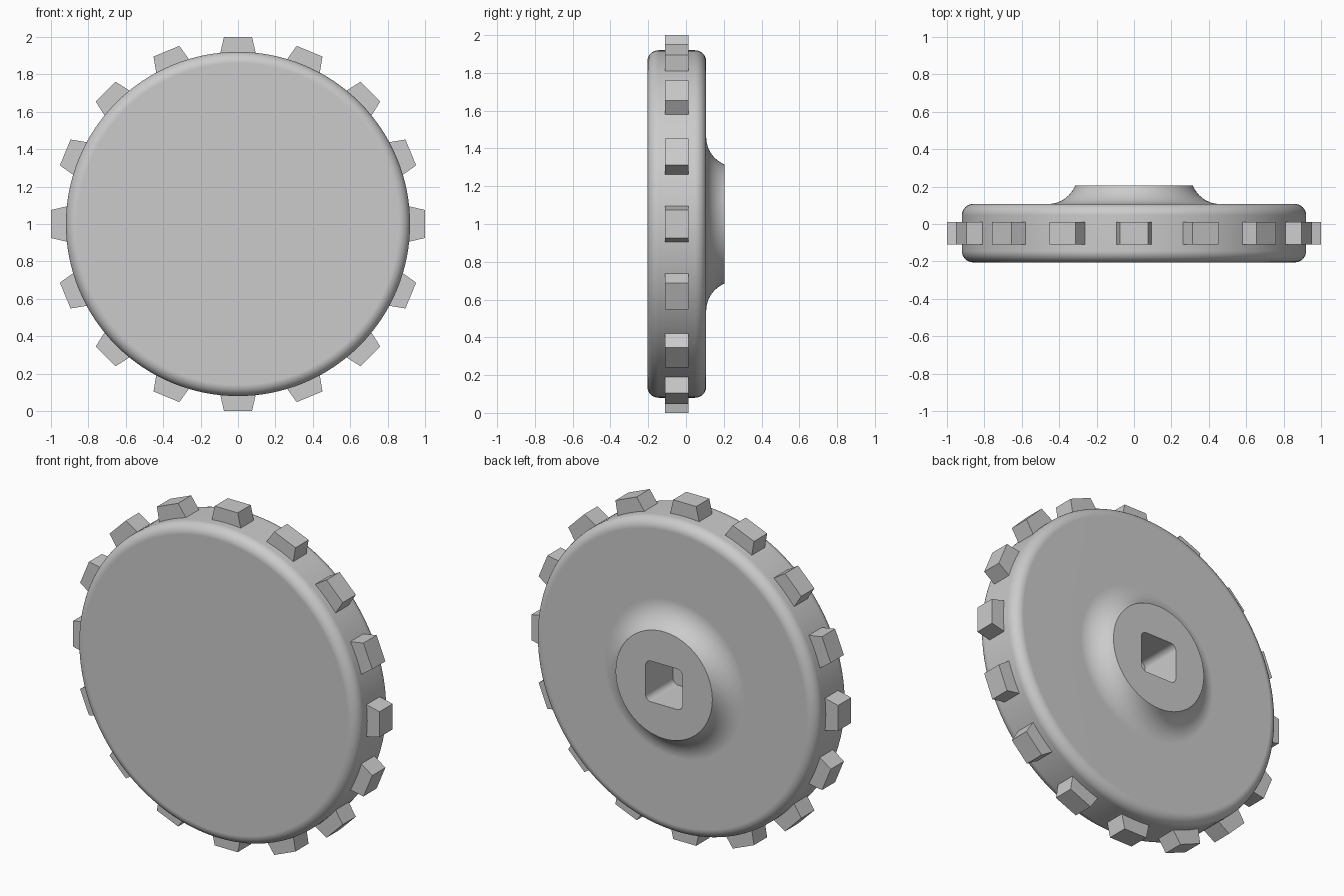
import bpy, bmesh, math
from mathutils import Matrix

cube = bpy.data.objects.get("Cube")
if cube:
    bpy.data.objects.remove(cube, do_unlink=True)

CENTRE_Z = 1.0
TEETH = 16
SEGMENTS = 128
FRONT, BACK, HUB_END = -0.205, 0.107, 0.205
RIM_R, HUB_R = 0.92, 0.315

grey = bpy.data.materials.new("plain grey")
grey.use_nodes = True
grey.diffuse_color = (0.6, 0.6, 0.6, 1)
grey.node_tree.nodes["Principled BSDF"].inputs["Base Color"].default_value = (0.6, 0.6, 0.6, 1)


def make_object(name, bm):
    bmesh.ops.recalc_face_normals(bm, faces=bm.faces)
    mesh = bpy.data.meshes.new(name)
    bm.to_mesh(mesh)
    bm.free()
    mesh.materials.append(grey)
    obj = bpy.data.objects.new(name, mesh)
    obj.location.z = CENTRE_Z
    bpy.context.collection.objects.link(obj)
    return obj


def arc(cx, cy, radius, start, end, steps):
    angles = [math.radians(start + (end - start) * i / steps) for i in range(steps + 1)]
    return [(cx + radius * math.cos(a), cy + radius * math.sin(a)) for a in angles]


def select_only(obj):
    bpy.ops.object.select_all(action="DESELECT")
    obj.select_set(True)
    bpy.context.view_layer.objects.active = obj


# Wheel body: rounded disc flowing into a flared hub, as (radius, y)
fillet = 0.06
flare_run, flare_rise = 0.145, HUB_END - BACK
flare = (flare_run ** 2 + flare_rise ** 2) / (2 * flare_rise)
sweep = math.degrees(math.asin(flare_run / flare))
profile = [(0, FRONT)]
profile += arc(RIM_R - fillet, FRONT + fillet, fillet, -90, 0, 8)
profile += arc(RIM_R - fillet, BACK - fillet, fillet, 0, 90, 8)
profile += arc(HUB_R + flare_run, BACK + flare, flare, -90, -90 - sweep, 12)
profile += [(0, HUB_END)]

bm = bmesh.new()
verts = [bm.verts.new((r, y, 0)) for r, y in profile]
edges = [bm.edges.new(pair) for pair in zip(verts, verts[1:])]
bmesh.ops.spin(bm, geom=verts + edges, cent=(0, 0, 0), axis=(0, 1, 0),
               angle=math.tau, steps=SEGMENTS, use_duplicate=False)
bmesh.ops.remove_doubles(bm, verts=bm.verts, dist=1e-5)
# Merge the triangle fans into clean flat caps
poles = [v for v in bm.verts if math.hypot(v.co.x, v.co.z) < 1e-4]
bmesh.ops.dissolve_verts(bm, verts=poles)
wheel = make_object("wheel_body", bm)

# Rounded square socket sunk into the hub
half, corner = 0.12, 0.035
socket_floor = -0.05
outline = []
for quarter, (sx, sz) in enumerate([(1, 1), (-1, 1), (-1, -1), (1, -1)]):
    outline += arc(sx * (half - corner), sz * (half - corner), corner,
                   90 * quarter, 90 * quarter + 90, 6)
bm = bmesh.new()
face = bm.faces.new([bm.verts.new((x, socket_floor, z)) for x, z in outline])
new = bmesh.ops.extrude_face_region(bm, geom=[face])["geom"]
bmesh.ops.translate(bm, verts=[g for g in new if isinstance(g, bmesh.types.BMVert)],
                    vec=(0, 0.4, 0))
cutter = make_object("socket_cutter", bm)
cutter.hide_render = True

select_only(wheel)
cut = wheel.modifiers.new("socket", "BOOLEAN")
cut.operation = "DIFFERENCE"
cut.solver = "EXACT"
cut.object = cutter
bpy.ops.object.modifier_apply(modifier=cut.name)
bpy.data.objects.remove(cutter, do_unlink=True)
bpy.ops.object.shade_smooth_by_angle(angle=math.radians(30))
normals = wheel.modifiers.new("flat_caps", "WEIGHTED_NORMAL")
normals.keep_sharp = True

# Tapered teeth around the rim
tooth_front, tooth_back = -0.11, 0.012
tooth_profile = [(-0.1, 0.89), (0.1, 0.89), (0.075, 1.0), (-0.075, 1.0)]
bm = bmesh.new()
for i in range(TEETH):
    turn = Matrix.Rotation(math.tau * i / TEETH, 4, "Y")
    face = bm.faces.new([bm.verts.new(turn @ Matrix.Translation((x, tooth_front, z)).translation)
                         for x, z in tooth_profile])
    new = bmesh.ops.extrude_face_region(bm, geom=[face])["geom"]
    bmesh.ops.translate(bm, verts=[g for g in new if isinstance(g, bmesh.types.BMVert)],
                        vec=(0, tooth_back - tooth_front, 0))
make_object("rim_teeth", bm)
